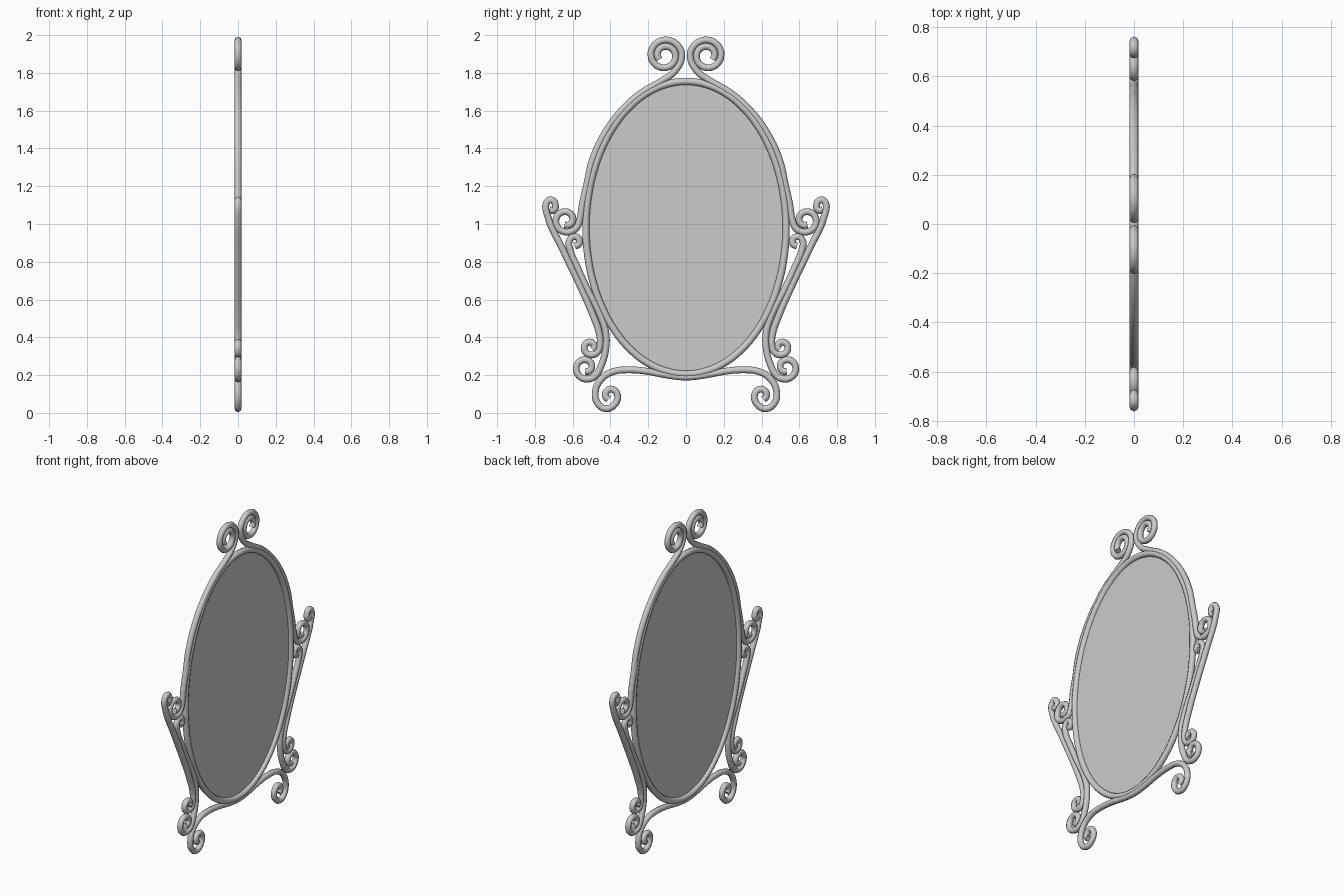
import bpy, math
from math import sin, cos, pi

if "Cube" in bpy.data.objects:
    bpy.data.objects.remove(bpy.data.objects["Cube"])

R = 0.018  # rod radius


def spiral(cy, cz, r0, r1, a0, turns, n=10):
    """Scroll points in the yz plane; a0 in degrees, positive turns run anticlockwise."""
    steps = max(4, int(abs(turns) * n))
    pts = []
    for i in range(steps + 1):
        t = i / steps
        a = math.radians(a0) + turns * 2 * pi * t
        r = r0 + (r1 - r0) * t
        pts.append((cy + r * cos(a), cz + r * sin(a)))
    return pts


def rod(name, paths, radius=R, cyclic=False):
    """Round rod swept along smooth paths of (y, z) points, turned into a mesh."""
    cu = bpy.data.curves.new(name, 'CURVE')
    cu.dimensions = '3D'
    cu.bevel_depth = radius
    cu.bevel_resolution = 2
    cu.resolution_u = 4
    cu.use_fill_caps = True
    for pts in paths:
        sp = cu.splines.new('BEZIER')
        sp.bezier_points.add(len(pts) - 1)
        for bp, (y, z) in zip(sp.bezier_points, pts):
            bp.co = (0, y, z)
            bp.handle_left_type = bp.handle_right_type = 'AUTO'
        sp.use_cyclic_u = cyclic
    ob = bpy.data.objects.new(name, cu)
    bpy.context.collection.objects.link(ob)
    bpy.ops.object.select_all(action='DESELECT')
    ob.select_set(True)
    bpy.context.view_layer.objects.active = ob
    bpy.ops.object.convert(target='MESH')
    bpy.ops.object.shade_smooth_by_angle(angle=math.radians(50))


def pair(name, pts):
    rod(name, [pts, [(-y, z) for y, z in pts]])


# oval mirror pane and its ring
CZ, A, B = 0.98, 0.53, 0.775
N = 64
oval = [(A * cos(2 * pi * i / N), CZ + B * sin(2 * pi * i / N)) for i in range(N)]
me = bpy.data.meshes.new("mirror_pane")
me.from_pydata([(0, y, z) for y, z in oval], [], [list(range(N))])
pane = bpy.data.objects.new("mirror_pane", me)
bpy.context.collection.objects.link(pane)
rod("oval_ring", [oval[::2]], 0.019, True)

# upper rods: side scroll, along the oval, then the large crest scroll
side = spiral(0.635, 1.02, 0.072, 0.025, 180, 1.3)[::-1]
along = [(0.548, 1.11), (0.527, 1.2), (0.495, 1.34), (0.418, 1.5), (0.332, 1.61),
         (0.235, 1.695), (0.13, 1.757), (0.058, 1.81)]
crest = spiral(0.112, 1.892, 0.09, 0.036, 180, -1.6, 12)
pair("crest_rod", side + along + crest)

# outer arms: hook at the top, small scroll at the bottom
hook = [(0.722, 1.075), (0.700, 1.073), (0.692, 1.105), (0.713, 1.128), (0.739, 1.11)]
arm = [(0.735, 1.05), (0.65, 0.86), (0.555, 0.66), (0.49, 0.51), (0.457, 0.41)]
pair("outer_arm", hook + arm + spiral(0.505, 0.348, 0.048, 0.015, 180, 1.15))

# inner arms: small curl at the top, larger scroll at the bottom
curl = [(0.588, 0.885), (0.57, 0.89), (0.565, 0.915), (0.59, 0.934), (0.618, 0.91)]
arm = [(0.613, 0.86), (0.575, 0.77), (0.52, 0.65), (0.45, 0.51), (0.424, 0.42),
       (0.425, 0.34), (0.445, 0.26)]
pair("inner_arm", curl + arm + spiral(0.53, 0.24, 0.066, 0.02, 225, 1.15))

# foot rail with a scroll foot at each end
half = [(0.1, 0.2), (0.2, 0.219), (0.3, 0.228), (0.39, 0.217), (0.452, 0.175),
        (0.48, 0.11), (0.467, 0.05), (0.422, 0.022), (0.375, 0.048), (0.363, 0.095),
        (0.39, 0.125), (0.42, 0.115), (0.425, 0.085), (0.41, 0.072)]
rod("foot_rail", [[(-y, z) for y, z in half[::-1]] + [(0, 0.19)] + half])
